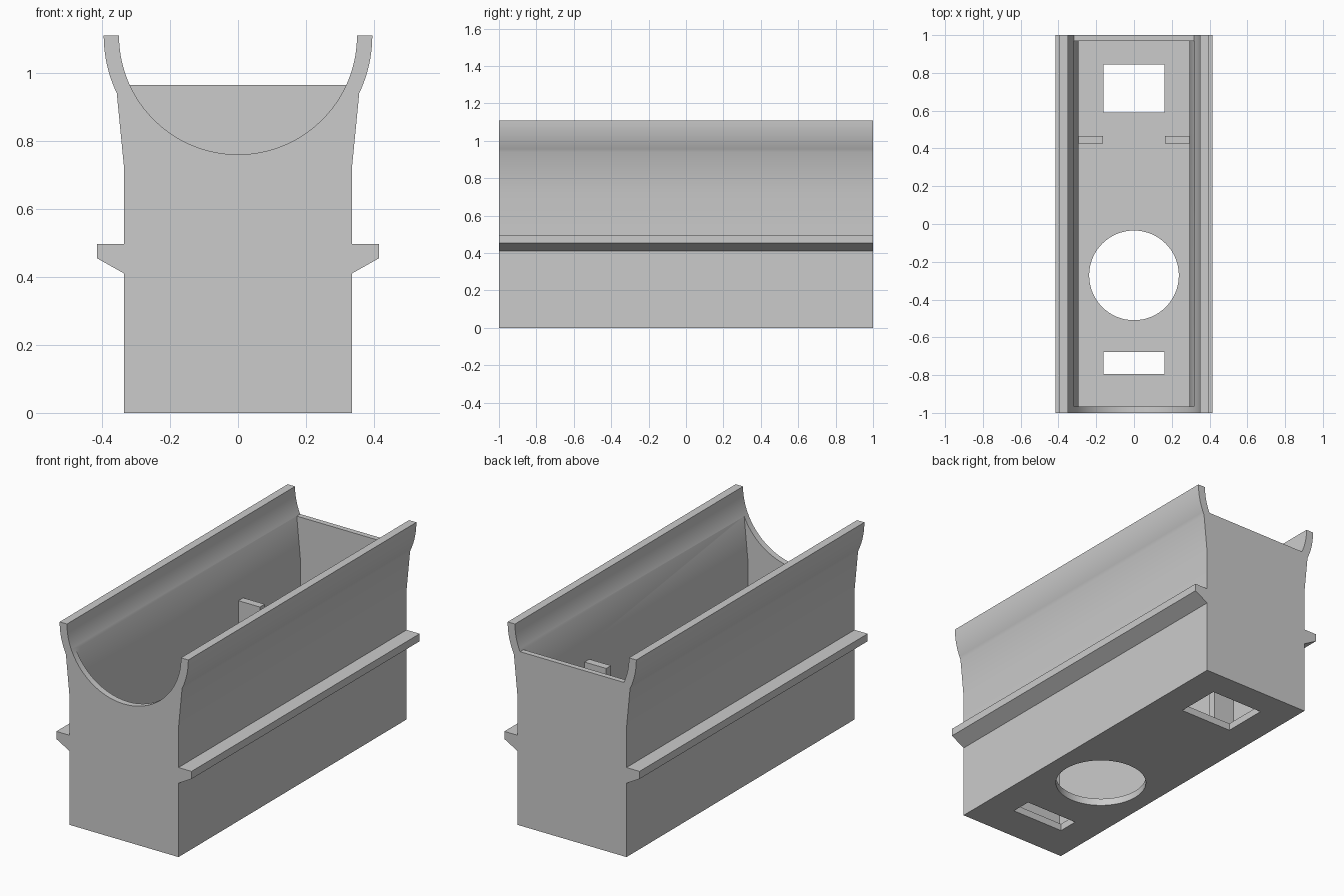
import bpy, bmesh, math

cube = bpy.data.objects.get("Cube")
if cube:
    bpy.data.objects.remove(cube)

RIM_Z, BACK_Z, BEND_Z, FLOOR = 1.11, 0.965, 0.72, 0.04
R_IN, R_OUT = 0.35, 0.395
WALL_IN, WALL_OUT = 0.295, 0.335

grey = bpy.data.materials.new("plain grey")
grey.use_nodes = True
colour = (0.6, 0.6, 0.6, 1)
grey.diffuse_color = colour
grey.node_tree.nodes["Principled BSDF"].inputs["Base Color"].default_value = colour


def prism(name, points, lo, hi, axis="y"):
    """Extrude a closed outline along y (x, z points) or z (x, y points)."""
    bm = bmesh.new()
    place = (lambda p, d: (p[0], d, p[1])) if axis == "y" else (lambda p, d: (*p, d))
    ends = [[bm.verts.new(place(p, d)) for p in points] for d in (lo, hi)]
    n = len(points)
    for i in range(n):
        j = (i + 1) % n
        bm.faces.new((ends[0][i], ends[0][j], ends[1][j], ends[1][i]))
    for end in ends:
        bm.faces.new(end)
    bmesh.ops.recalc_face_normals(bm, faces=bm.faces)
    mesh = bpy.data.meshes.new(name)
    bm.to_mesh(mesh)
    bm.free()
    mesh.materials.append(grey)
    obj = bpy.data.objects.new(name, mesh)
    bpy.context.collection.objects.link(obj)
    return obj


def mirrored(half):
    """Close a right-hand outline with its mirror image."""
    return half + [(-x, z) for x, z in reversed(half) if x > 1e-6]


def arc(radius, z_from, z_to, steps):
    """Points on a circle about the rim centre, between two heights."""
    a, b = (math.asin((z - RIM_Z) / radius) for z in (z_from, z_to))
    angles = [a + (b - a) * i / steps for i in range(steps + 1)]
    return [(radius * math.cos(t), RIM_Z + radius * math.sin(t)) for t in angles]


def rect(x0, x1, y0, y1):
    return [(x0, y0), (x1, y0), (x1, y1), (x0, y1)]


def cut(target, cutter):
    cutter.hide_render = True
    mod = target.modifiers.new("cut", "BOOLEAN")
    mod.operation, mod.solver, mod.object = "DIFFERENCE", "EXACT", cutter
    bpy.context.view_layer.update()
    evaluated = target.evaluated_get(bpy.context.evaluated_depsgraph_get())
    mesh = bpy.data.meshes.new_from_object(evaluated)
    target.modifiers.clear()
    target.data = mesh
    bpy.data.objects.remove(cutter)


# Outer body with side rails and flared rim
rail = [(WALL_OUT, 0.41), (0.415, 0.455), (0.415, 0.497), (WALL_OUT, 0.497)]
outline = [(WALL_OUT, 0)] + rail + [(WALL_OUT, BEND_Z)] + arc(R_OUT, 0.94, RIM_Z, 10)
body = prism("body", mirrored(outline), -1, 1)

# Rounded trough along the whole top, down to the back wall
trough = arc(R_IN, BACK_Z, RIM_Z, 10) + [(R_IN, 1.3)]
cut(body, prism("trough_cutter", mirrored(trough), -1.1, 1.1))

# Inner cavity
cavity = [(WALL_IN, FLOOR), (WALL_IN, BEND_Z), arc(R_IN, BACK_Z, RIM_Z, 1)[0], (0.2, 1.05)]
cut(body, prism("cavity_cutter", mirrored(cavity), -0.965, 0.97))

# Round notch in the front wall
notch = arc(R_IN, RIM_Z - R_IN, BACK_Z, 24) + [(0.2, 1.05)]
cut(body, prism("notch_cutter", mirrored(notch), -1.1, -0.93))

# Floor openings
circle = [(0.2375 * math.cos(math.tau * i / 64), -0.272 + 0.2375 * math.sin(math.tau * i / 64))
          for i in range(64)]
for hole in (rect(-0.162, 0.162, 0.59, 0.845), rect(-0.162, 0.162, -0.793, -0.677), circle):
    cut(body, prism("hole_cutter", hole, -0.1, 0.2, "z"))

# Upright tabs inside the cavity
for name, side in (("left_tab", 1), ("right_tab", -1)):
    xs = sorted((side * 0.163, side * 0.305))
    prism(name, rect(*xs, 0.425, 0.467), 0.03, 0.71, "z")

# Smooth curved surfaces, keep edges sharp
bpy.ops.object.select_all(action="DESELECT")
body.select_set(True)
bpy.context.view_layer.objects.active = body
bpy.ops.object.shade_smooth_by_angle(angle=math.radians(20))
